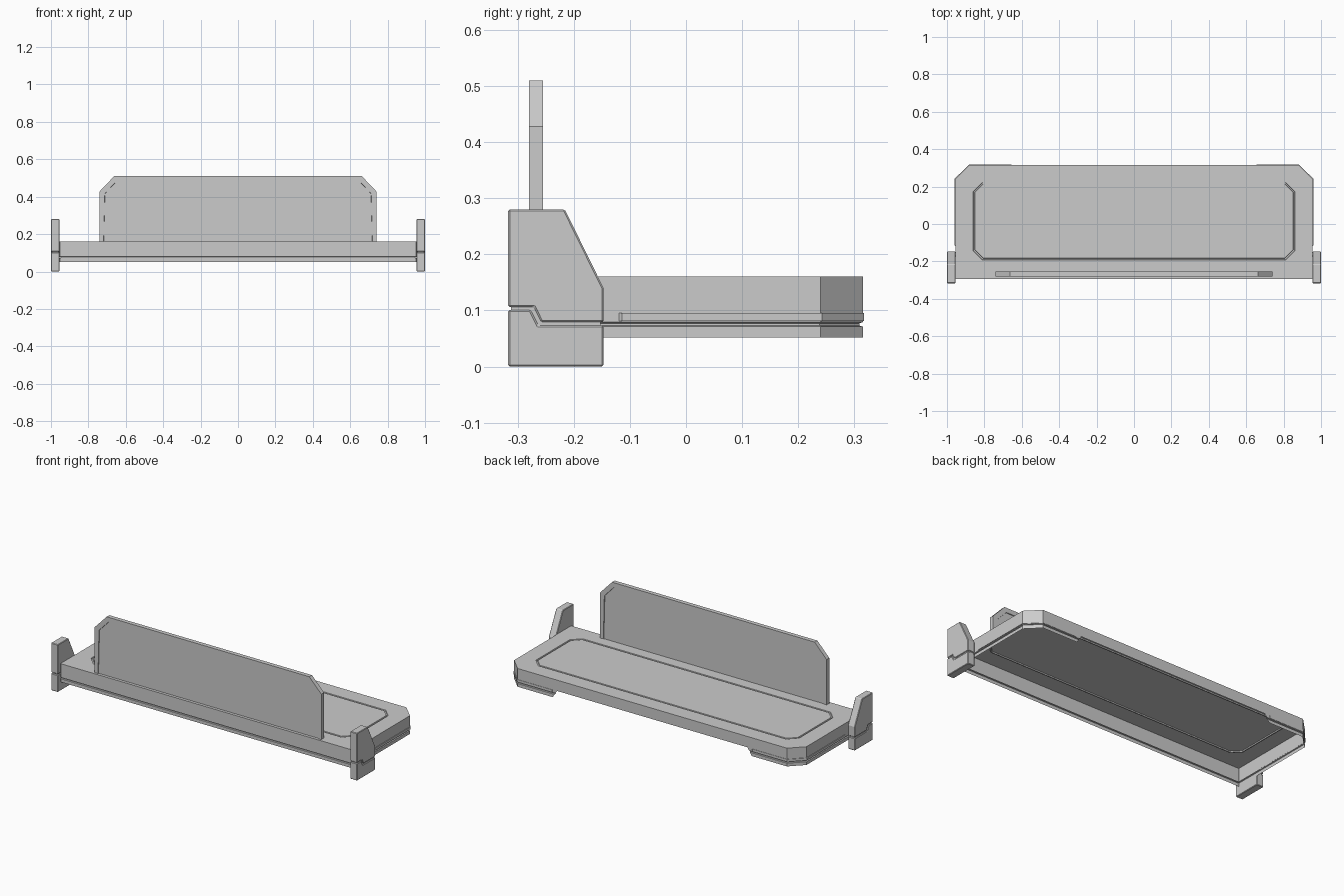
import bpy, bmesh
from mathutils import Vector

if "Cube" in bpy.data.objects:
    bpy.data.objects.remove(bpy.data.objects["Cube"])


def finish(name, bm, bevel=0):
    bmesh.ops.recalc_face_normals(bm, faces=bm.faces[:])
    me = bpy.data.meshes.new(name)
    bm.to_mesh(me)
    bm.free()
    ob = bpy.data.objects.new(name, me)
    bpy.context.collection.objects.link(ob)
    if bevel:
        mod = ob.modifiers.new("Bevel", 'BEVEL')
        mod.width, mod.segments = bevel, 1
    return ob


def prism(pts, vec):
    """Closed solid from a 3D polygon swept along vec."""
    bm = bmesh.new()
    face = bm.faces.new([bm.verts.new(p) for p in pts])
    ext = bmesh.ops.extrude_face_region(bm, geom=[face], use_keep_orig=True)
    bmesh.ops.translate(bm, vec=vec, verts=[v for v in ext['geom'] if isinstance(v, bmesh.types.BMVert)])
    return bm


def octagon(hx, y0, y1, front, back, off=0.0):
    """Rectangle with chamfered corners, optionally shrunk by off."""
    hx, y0, y1 = hx - off, y0 + off, y1 - off
    front, back = max(front - 0.58 * off, 0.002), max(back - 0.58 * off, 0.002)
    half = [(hx - front, y0), (hx, y0 + front), (hx, y1 - back), (hx - back, y1)]
    return half + [(-x, y) for x, y in reversed(half)]


# Base: open-bottomed shell with a perimeter groove and an inlaid top outline
body = lambda off=0.0: octagon(0.955, -0.293, 0.315, 0.003, 0.075, off)
inlay = lambda off=0.0: octagon(0.86, -0.193, 0.223, 0.05, 0.05, off)
rings = [(body(), 0.052), (body(), 0.071), (body(0.006), 0.073), (body(0.006), 0.077),
         (body(), 0.079), (body(), 0.16), (inlay(), 0.16), (inlay(0.002), 0.154),
         (inlay(0.008), 0.154), (inlay(0.01), 0.16)]
bm = bmesh.new()
loops = [[bm.verts.new((x, y, z)) for x, y in pts] for pts, z in rings]
for a, b in zip(loops, loops[1:]):
    for i in range(8):
        j = (i + 1) % 8
        bm.faces.new((a[i], a[j], b[j], b[i]))
bm.faces.new(loops[-1])
# Raised middle section of the rear lower edge
for co, no in (((0.65, 0, 0.052), (1, 0, 0.65)), ((-0.65, 0, 0.052), (-1, 0, 0.65)), ((0, 0, 0.096), (0, 0, 1))):
    faces = [f for f in bm.faces if f.calc_center_median().y > 0.3 and f.calc_center_median().z < 0.159]
    geom = list({e for f in faces for e in f.edges} | {v for f in faces for v in f.verts}) + faces
    bmesh.ops.bisect_plane(bm, geom=geom, plane_co=co, plane_no=no)
cut = []
for f in bm.faces:
    c = f.calc_center_median()
    if c.y > 0.3 and c.z < 0.096 and abs(c.x) < 0.3:
        cut.append(f)
bmesh.ops.delete(bm, geom=cut, context='FACES')
finish("seat_base", bm)

# Back panel with a recessed field on both faces
half = [(0.74, 0.13), (0.74, 0.428), (0.662, 0.51)]
outline = half + [(-x, z) for x, z in reversed(half)]
bm = prism([(x, -0.28, z) for x, z in outline], Vector((0, 0.025, 0)))
bmesh.ops.recalc_face_normals(bm, faces=bm.faces[:])
big = [f for f in bm.faces if abs(f.normal.y) > 0.9]
for f in big:
    bmesh.ops.inset_region(bm, faces=[f], thickness=0.03)
    bmesh.ops.inset_region(bm, faces=[f], thickness=0.001, depth=-0.004)
bmesh.ops.bisect_plane(bm, geom=bm.verts[:] + bm.edges[:] + bm.faces[:], plane_co=(0, 0, 0.16),
                       plane_no=(0, 0, 1), clear_inner=True)
finish("back_panel", bm)

# End supports (lower foot, upper arm, inset core filling the stepped seam)
lower = [(-0.317, 0), (-0.147, 0), (-0.147, 0.073), (-0.263, 0.073), (-0.277, 0.101), (-0.317, 0.101)]
upper = [(-0.317, 0.106), (-0.271, 0.106), (-0.258, 0.079), (-0.147, 0.079), (-0.147, 0.14),
         (-0.216, 0.28), (-0.317, 0.28)]
core = [(-0.312, 0.06), (-0.152, 0.06), (-0.152, 0.12), (-0.312, 0.12)]
strip = [(0.953, -0.122), (0.959, -0.114), (0.959, 0.242), (0.882, 0.317), (0.655, 0.317),
         (0.65, 0.313), (0.878, 0.313), (0.953, 0.238)]
for side, s in (("left", -1), ("right", 1)):
    for name, prof, a, b, bev in (("foot", lower, 0.955, 1.0, 0.003), ("arm", upper, 0.955, 1.0, 0.003),
                                  ("seam_core", core, 0.96, 0.995, 0)):
        bm = prism([(s * a, y, z) for y, z in prof], Vector((s * (b - a), 0, 0)))
        finish(f"{side}_{name}", bm, bev)
    # Trim strip wrapping the rear corner
    bm = prism([(s * x, y, 0.081) for x, y in strip], Vector((0, 0, 0.014)))
    finish(f"{side}_trim_strip", bm)
